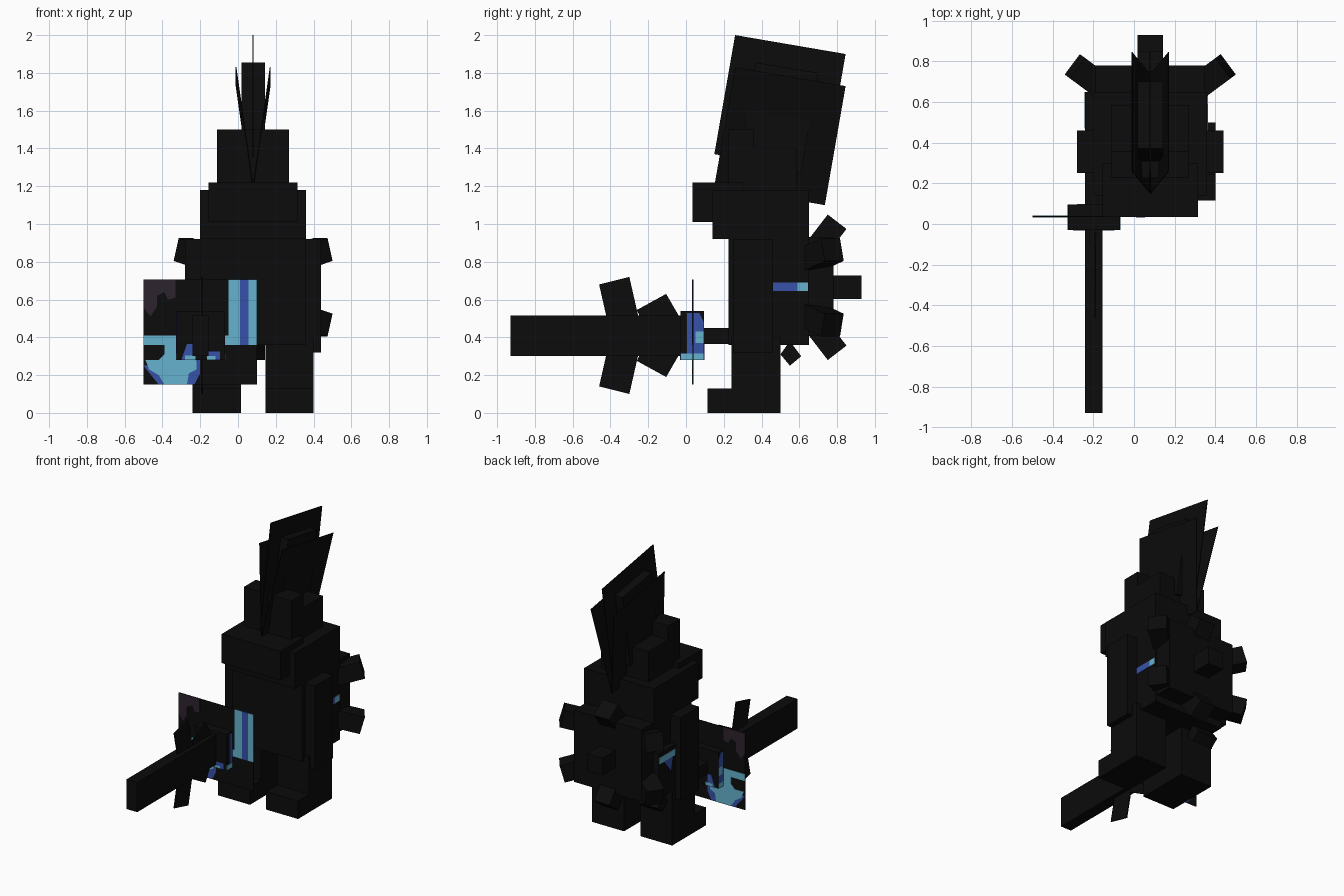
import bpy, bmesh
from math import radians
from mathutils import Vector, Matrix

cube = bpy.data.objects.get("Cube")
if cube:
    bpy.data.objects.remove(cube, do_unlink=True)


def material(name, rgb):
    m = bpy.data.materials.new(name)
    m.use_nodes = True
    m.diffuse_color = (*rgb, 1)
    bsdf = m.node_tree.nodes["Principled BSDF"]
    bsdf.inputs["Base Color"].default_value = (*rgb, 1)
    bsdf.inputs["Roughness"].default_value = 0.9
    return m


BLACK = material("black", (0.0035, 0.0035, 0.0035))
LIGHT = material("light blue", (0.13, 0.45, 0.62))
BLUE = material("deep blue", (0.037, 0.085, 0.4))
PURPLE = material("dark purple", (0.027, 0.017, 0.027))
MID = 0.08  # mirror plane of the body


def finish(name, bm, mat):
    bmesh.ops.recalc_face_normals(bm, faces=bm.faces)
    me = bpy.data.meshes.new(name)
    bm.to_mesh(me)
    bm.free()
    me.materials.append(mat)
    ob = bpy.data.objects.new(name, me)
    bpy.context.collection.objects.link(ob)
    return ob


def box(name, x, y, z, mat=BLACK):
    """Box from x, y and z ranges."""
    bm = bmesh.new()
    bmesh.ops.create_cube(bm, size=1)
    lo, hi = Vector((x[0], y[0], z[0])), Vector((x[1], y[1], z[1]))
    for v in bm.verts:
        v.co = (lo + hi) / 2 + v.co * (hi - lo)
    return finish(name, bm, mat)


def mirrored(x):
    return (2 * MID - x[1], 2 * MID - x[0])


def plate(name, pts, axis, at, thick=0.006, mat=BLACK):
    """Flat polygon with a little thickness across the x or y axis."""
    bm = bmesh.new()
    rings = []
    for s in (at - thick / 2, at + thick / 2):
        rings.append([bm.verts.new((s, a, b) if axis == "x" else (a, s, b))
                      for a, b in pts])
    for r in rings:
        bm.faces.new(r)
    n = len(pts)
    for i in range(n):
        j = (i + 1) % n
        bm.faces.new((rings[0][i], rings[0][j], rings[1][j], rings[1][i]))
    return finish(name, bm, mat)


def rect(a, b):
    return [(a[0], b[0]), (a[1], b[0]), (a[1], b[1]), (a[0], b[1])]


def spike(name, tip, direction, length=0.25, width=0.125):
    """Square peg whose end face is centred on the tip."""
    d = Vector(direction).normalized()
    side = d.cross(Vector((0, 0, 1))).normalized()
    up = side.cross(d)
    rot = Matrix((side, d, up)).transposed()
    bm = bmesh.new()
    bmesh.ops.create_cube(bm, size=1)
    for v in bm.verts:
        local = Vector((v.co.x * width, v.co.y * length, v.co.z * width))
        v.co = Vector(tip) - d * length / 2 + rot @ local
    return finish(name, bm, BLACK)


# Legs, feet and arms, mirrored about the body
for side, flip in (("left", lambda x: x), ("right", mirrored)):
    box(side + "_leg", flip((0.145, 0.4)), (0.24, 0.5), (0, 0.4))
    box(side + "_foot", flip((0.145, 0.4)), (0.115, 0.3), (0, 0.13))
    box(side + "_arm", flip((0.34, 0.44)), (0.25, 0.46), (0.32, 0.92))

# Torso, head and hat
box("torso", (-0.2, 0.36), (0.225, 0.65), (0.36, 1.0))
box("head", (-0.2, 0.36), (0.14, 0.65), (0.92, 1.18))
box("brow", (-0.155, 0.315), (0.035, 0.3), (1.01, 1.22))
box("hat_front", (-0.11, 0.27), (0.225, 0.36), (1.15, 1.5))
box("hat_back", (-0.11, 0.27), (0.35, 0.585), (1.15, 1.4))
box("side_pouch", (-0.24, -0.15), (0.46, 0.65), (0.4, 0.72))
plate("tail_tip", [(0.5, 0.31), (0.55, 0.25), (0.61, 0.3), (0.55, 0.38)],
      "x", -0.12, 0.16)

# Back shell with its spikes
MIDZ = 0.665
box("back_shell", (-0.19, 0.35), (0.6, 0.78), (0.41, 0.93))
spike("middle_spike", (MID, 0.93, MIDZ), (0, 1, 0))
for v, vname in ((1, "upper"), (-1, "lower")):
    spike(vname + "_spike", (MID, 0.8, MIDZ + v * 0.347), (0, 0.6, v * 0.78))
    for s, sname in ((1, "left"), (-1, "right")):
        spike(f"{vname}_{sname}_spike", (MID + s * 0.37, 0.775, MIDZ + v * 0.2),
              (s * 0.78, 0.58, v * 0.27))

# Crest: a tilted central sheet, an inner block and two flared sheets
crest = [(0.26, 2.0), (0.845, 1.9), (0.735, 1.27), (0.15, 1.37)]
plate("crest_sheet", crest, "x", MID)
plate("crest_block", [(0.37, 1.855), (0.7, 1.8), (0.61, 1.27), (0.28, 1.33)],
      "x", MID, 0.125)
for s, sname in ((1, "left"), (-1, "right")):
    flare = plate(sname + "_crest_flare", [(y, z - 0.17) for y, z in crest],
                  "x", MID, 0.004)
    for v in flare.data.vertices:
        v.co.x += s * max(0, (v.co.z + 0.17 * (v.co.y - 0.25) - 1.3)) * 0.17

# Blade, grip and guard
box("blade", (-0.24, -0.155), (-0.93, 0.0), (0.3, 0.515))
box("grip", (-0.24, -0.155), (0.05, 0.3), (0.365, 0.45))
GX, GY, GZ = (-0.325, -0.07), (-0.03, 0.095), (0.28, 0.54)
box("guard", GX, GY, GZ)

# Blade wings, mirrored above and below the blade
BZ = 0.41
outer = [(-0.46, 0.27), (-0.3, 0.31), (-0.25, 0.09), (-0.41, 0.05)]
inner = [(-0.26, 0.135), (-0.105, 0.22), (-0.03, 0.09), (-0.03, 0), (-0.2, 0)]
for s, sname in ((1, "upper"), (-1, "lower")):
    for wname, shape in (("outer", outer), ("inner", inner)):
        plate(f"{sname}_{wname}_wing", [(y, BZ + s * h) for y, h in shape],
              "x", -0.19, 0.008)

# Painted banner behind the guard; the colours show on both faces
PY = 0.037
plate("banner", rect((-0.5, 0.1), (0.15, 0.705)), "y", PY, 0.004)
plate("banner_stripe", rect((-0.05, 0.1), (0.36, 0.705)), "y", PY, 0.006, LIGHT)
plate("banner_stripe_core", rect((0.01, 0.055), (0.36, 0.705)), "y", PY, 0.008, BLUE)
plate("banner_stripe_foot", rect((-0.07, -0.05), (0.36, 0.41)), "y", PY, 0.006, LIGHT)
plate("banner_smoke",
      [(-0.5, 0.705), (-0.33, 0.705), (-0.33, 0.61), (-0.37, 0.6), (-0.39, 0.64),
       (-0.43, 0.62), (-0.43, 0.56), (-0.465, 0.51), (-0.5, 0.56)],
      "y", PY, 0.006, PURPLE)
plate("banner_flame_edge",
      [(-0.5, 0.25), (-0.42, 0.15), (-0.23, 0.15), (-0.2, 0.21), (-0.2, 0.28),
       (-0.3, 0.27)], "y", PY, 0.006, BLUE)
plate("banner_flame",
      [(-0.5, 0.41), (-0.325, 0.41), (-0.325, 0.29), (-0.22, 0.28), (-0.22, 0.23),
       (-0.26, 0.21), (-0.27, 0.15), (-0.39, 0.15), (-0.42, 0.2), (-0.47, 0.23),
       (-0.49, 0.28), (-0.42, 0.28), (-0.39, 0.31), (-0.39, 0.36), (-0.5, 0.36)],
      "y", PY, 0.008, LIGHT)

# Painted guard faces
for x in GX:
    plate("guard_side_glow", [(0.005, 0.28), (0.095, 0.28), (0.095, 0.48), (0.07, 0.53),
                              (0.005, 0.53)], "x", x, 0.004, BLUE)
    plate("guard_side_foot", rect((-0.03, 0.095), (0.28, 0.315)), "x", x, 0.006, LIGHT)
    plate("guard_side_core", rect((0.05, 0.095), (0.37, 0.43)), "x", x, 0.006, LIGHT)
for y in GY:
    plate("guard_spark", [(-0.3, 0.28), (-0.24, 0.28), (-0.24, 0.365), (-0.27, 0.365)],
          "y", y, 0.004, BLUE)
    plate("guard_spark_core", rect((-0.28, -0.225), (0.28, 0.305)), "y", y, 0.006, LIGHT)
    plate("guard_ember", rect((-0.165, -0.095), (0.28, 0.325)), "y", y, 0.004, BLUE)
    plate("guard_ember_core", rect((-0.165, -0.12), (0.28, 0.3)), "y", y, 0.006, LIGHT)

# Glowing slits on both flanks
SLIT = (0.645, 0.69)
plate("left_slit", rect((0.46, 0.59), SLIT), "x", 0.36, 0.008, BLUE)
plate("left_slit_core", rect((0.59, 0.645), SLIT), "x", 0.36, 0.008, LIGHT)
plate("right_slit", rect((0.47, 0.65), SLIT), "x", -0.24, 0.008, LIGHT)
plate("right_slit_drip", [(0.5, 0.645), (0.6, 0.645), (0.52, 0.55)],
      "x", -0.24, 0.008, BLUE)
